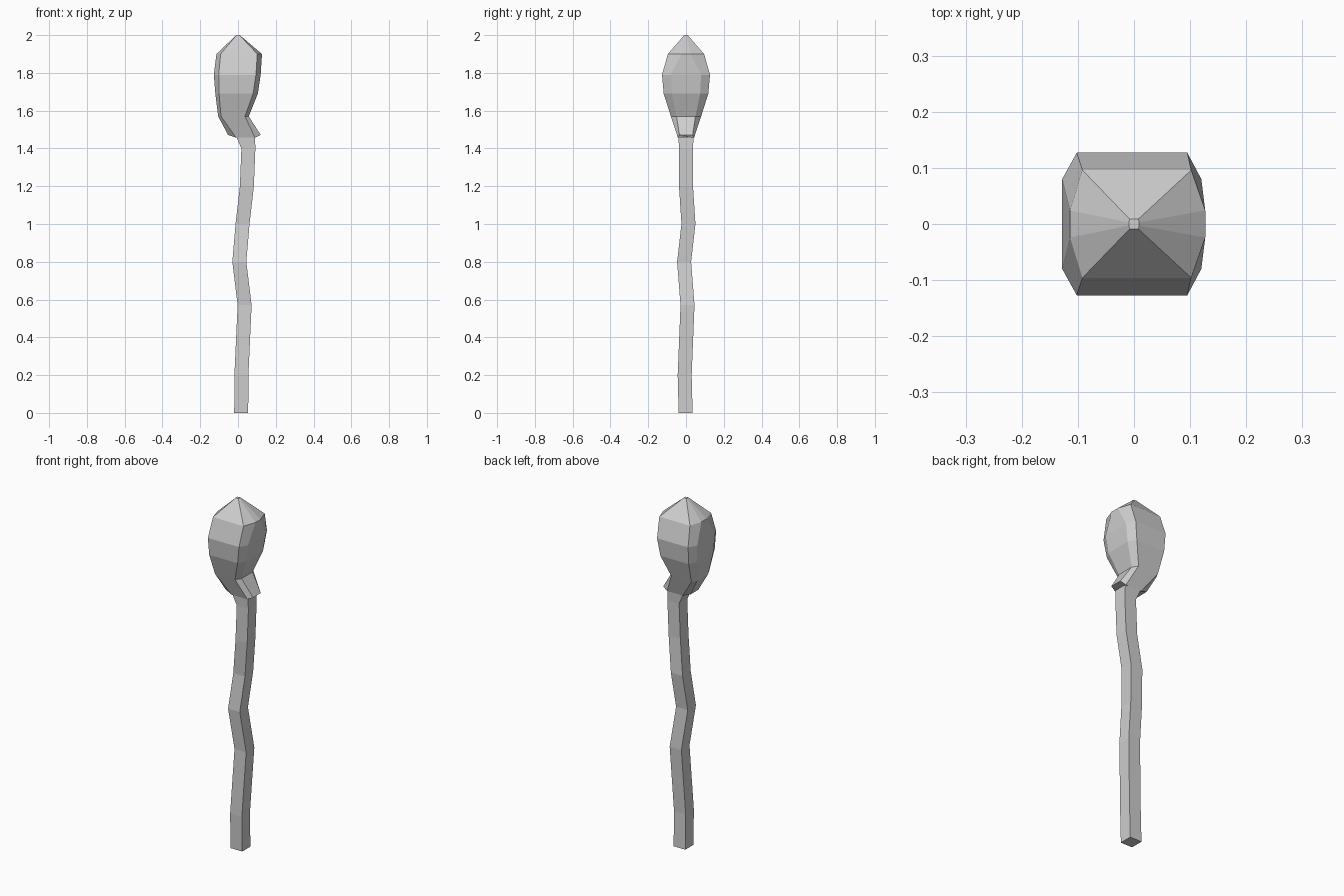
import bpy
import bmesh

cube = bpy.data.objects.get("Cube")
if cube:
    bpy.data.objects.remove(cube, do_unlink=True)

grey = bpy.data.materials.new("light grey")
grey.use_nodes = True
colour = (0.62, 0.62, 0.62, 1)
grey.diffuse_color = colour
grey.node_tree.nodes["Principled BSDF"].inputs["Base Color"].default_value = colour


def loft(name, rings):
    """Skin a list of equal-sized point rings and cap both ends."""
    bm = bmesh.new()
    loops = [[bm.verts.new(p) for p in ring] for ring in rings]
    for low, high in zip(loops, loops[1:]):
        n = len(low)
        for i in range(n):
            j = (i + 1) % n
            bm.faces.new((low[i], low[j], high[j], high[i]))
    bm.faces.new(loops[0][::-1])
    bm.faces.new(loops[-1])
    bmesh.ops.recalc_face_normals(bm, faces=bm.faces)
    mesh = bpy.data.meshes.new(name)
    bm.to_mesh(mesh)
    bm.free()
    mesh.materials.append(grey)
    obj = bpy.data.objects.new(name, mesh)
    bpy.context.collection.objects.link(obj)
    return obj


def square(z, x, y, hx=0.037, hy=0.037):
    return [(x - hx, y - hy, z), (x + hx, y - hy, z),
            (x + hx, y + hy, z), (x - hx, y + hy, z)]


def bulb(z, left, right, depth, out_left, out_right, side, lift=0):
    """Flat front and back, with a bevelled bulge on each side."""
    front = [(left, -depth, z), (right, -depth, z), (out_right, -side, z + lift)]
    back = [(out_right, side, z + lift), (right, depth, z), (left, depth, z)]
    return front + back + [(out_left, side, z + lift), (out_left, -side, z + lift)]


# Crooked square shaft: height, centre x, centre y
path = [(0, 0.017, -0.002), (0.2, 0.018, -0.007), (0.57, 0.035, 0.008),
        (0.8, 0.007, -0.01), (1.0, 0.024, 0.013), (1.2, 0.047, 0),
        (1.4, 0.055, 0)]
loft("shaft", [square(*p) for p in path] + [square(1.46, 0.041, 0, 0.049, 0.04)])

# Faceted head with a kinked neck and pointed top
loft("head", [
    bulb(1.457, -0.01, 0.09, 0.043, -0.053, 0.12, 0.035, 0.015),
    bulb(1.57, -0.09, 0.037, 0.08, -0.105, 0.057, 0.05),
    bulb(1.69, -0.1, 0.08, 0.118, -0.12, 0.105, 0.075),
    bulb(1.79, -0.102, 0.095, 0.127, -0.128, 0.12, 0.08),
    bulb(1.9, -0.092, 0.102, 0.096, -0.114, 0.127, 0.024),
    bulb(2.0, -0.008, 0.008, 0.009, -0.009, 0.009, 0.003),
])
